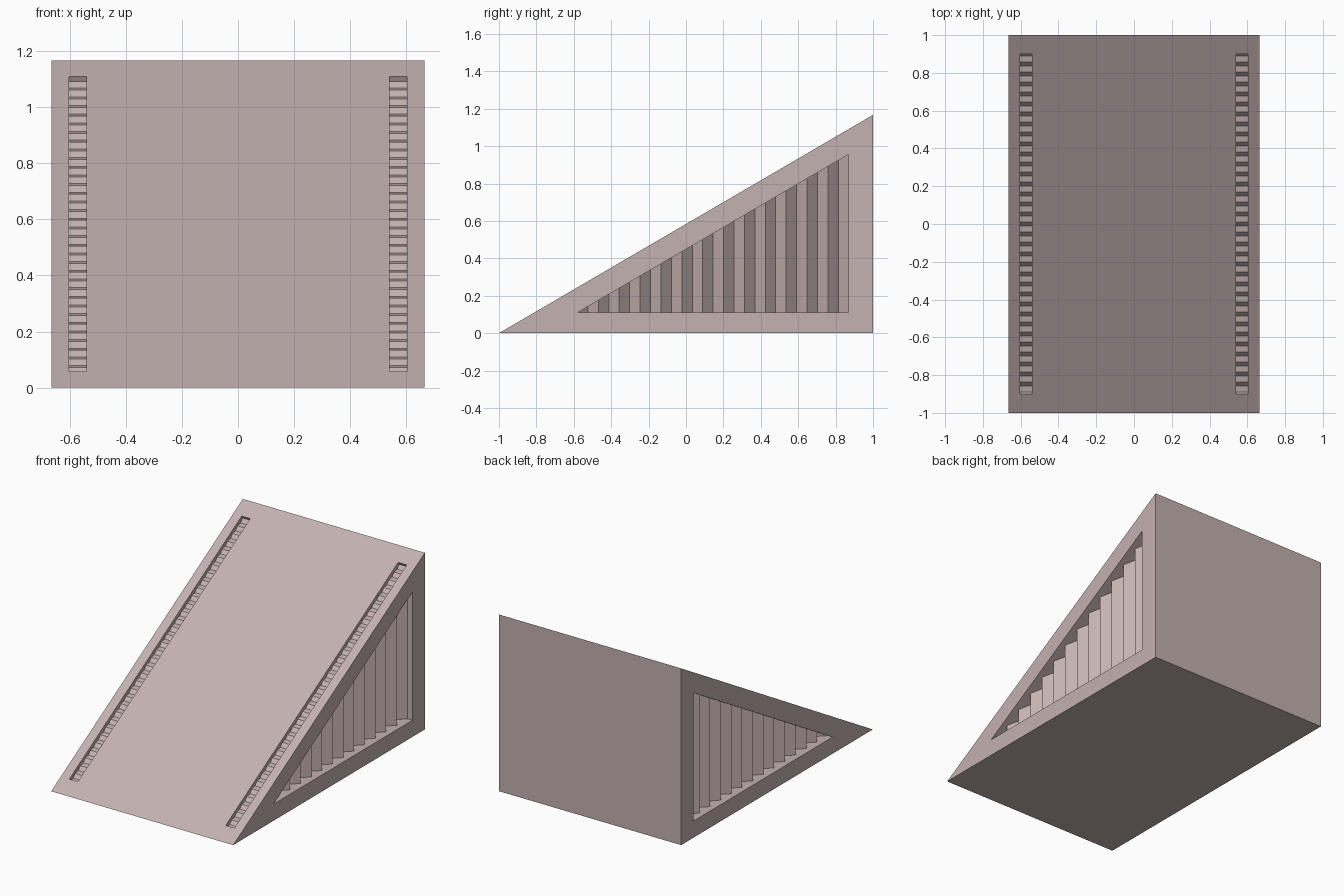
import bpy, bmesh, math

if "Cube" in bpy.data.objects:
    bpy.data.objects.remove(bpy.data.objects["Cube"], do_unlink=True)

HALF_W, HEIGHT = 0.665, 1.167
ANGLE = math.atan2(HEIGHT, 2)

mat = bpy.data.materials.new("warm_grey")
mat.use_nodes = True
colour = (0.55, 0.445, 0.435, 1)
mat.diffuse_color = colour
mat.node_tree.nodes["Principled BSDF"].inputs["Base Color"].default_value = colour


def prism(name, start, end):
    """Solid between two matching loops of points."""
    bm = bmesh.new()
    a = [bm.verts.new(p) for p in start]
    b = [bm.verts.new(p) for p in end]
    n = len(a)
    bm.faces.new(a)
    bm.faces.new(b[::-1])
    for i in range(n):
        j = (i + 1) % n
        bm.faces.new((a[i], b[i], b[j], a[j]))
    bmesh.ops.remove_doubles(bm, verts=bm.verts, dist=1e-5)
    bmesh.ops.recalc_face_normals(bm, faces=bm.faces)
    mesh = bpy.data.meshes.new(name)
    bm.to_mesh(mesh)
    bm.free()
    mesh.materials.append(mat)
    obj = bpy.data.objects.new(name, mesh)
    bpy.context.collection.objects.link(obj)
    return obj


def zigzag(lo, hi, periods, first, second):
    """Triangle wave as (distance, depth) pairs."""
    n = periods * 2
    return [(lo + (hi - lo) * i / n, second if i % 2 else first) for i in range(n + 1)]


# Wedge body
profile = [(-1, 0), (1, 0), (1, HEIGHT)]
ramp = prism("ramp", [(-HALF_W, y, z) for y, z in profile],
             [(HALF_W, y, z) for y, z in profile])


# Triangular side recess with a corrugated back wall
def side_recess(side):
    lo, hi, floor = -0.58, 0.87, 0.11
    wave = zigzag(lo, hi, 13, 0.036, 0.092)
    loop = [(side * (HALF_W - d), y) for y, d in wave]
    loop += [(side * (HALF_W + 0.1), hi), (side * (HALF_W + 0.1), lo)]
    return prism("side_recess_cutter", [(x, y, floor) for x, y in loop],
                 [(x, y, floor + (y - lo) * HEIGHT / 2) for x, y in loop])


# Narrow ribbed slot running up the slope
def slope_slot(side):
    length = 2 / math.cos(ANGLE)
    wave = zigzag(length * 0.05, length * 0.95, 34, 0.02, 0.03)
    loop = wave + [(wave[-1][0], -0.05), (wave[0][0], -0.05)]
    c, s = math.cos(ANGLE), math.sin(ANGLE)
    pts = [(-1 + t * c + d * s, t * s - d * c) for t, d in loop]
    return prism("slope_slot_cutter", [(side * 0.54, y, z) for y, z in pts],
                 [(side * 0.603, y, z) for y, z in pts])


# Cut recesses and slots on both sides
bpy.context.view_layer.objects.active = ramp
for side in (-1, 1):
    for cutter in (side_recess(side), slope_slot(side)):
        cutter.hide_render = True
        mod = ramp.modifiers.new("cut", "BOOLEAN")
        mod.operation = "DIFFERENCE"
        mod.solver = "EXACT"
        mod.object = cutter
        bpy.ops.object.modifier_apply(modifier=mod.name)
        bpy.data.objects.remove(cutter, do_unlink=True)
